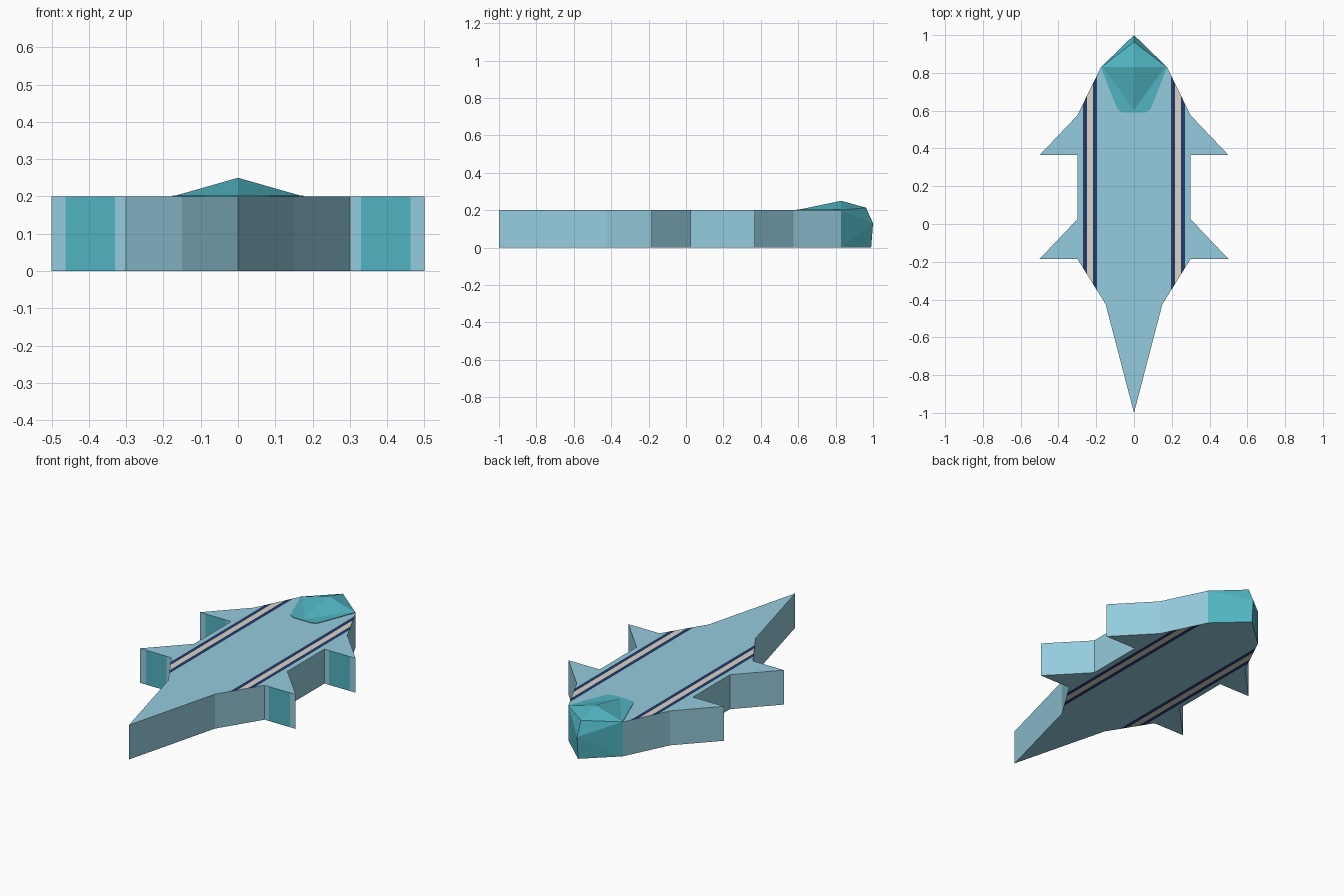
import bpy, bmesh

if "Cube" in bpy.data.objects:
    bpy.data.objects.remove(bpy.data.objects["Cube"])


def srgb(r, g, b):
    f = lambda c: c / 12.92 if c <= 0.04045 else ((c + 0.055) / 1.055) ** 2.4
    return tuple(f(v / 255) for v in (r, g, b)) + (1.0,)


def material(name, rgb):
    m = bpy.data.materials.new(name)
    m.diffuse_color = srgb(*rgb)
    m.use_nodes = True
    m.node_tree.nodes["Principled BSDF"].inputs["Base Color"].default_value = m.diffuse_color
    return m


BLUE, TEAL, NAVY, CREAM = range(4)
MATS = [material("pale blue", (149, 204, 221)), material("teal", (80, 180, 193)),
        material("navy", (36, 58, 104)), material("cream", (216, 211, 200))]


def finish(name, bm):
    bmesh.ops.recalc_face_normals(bm, faces=bm.faces)
    me = bpy.data.meshes.new(name)
    bm.to_mesh(me)
    bm.free()
    for m in MATS:
        me.materials.append(m)
    ob = bpy.data.objects.new(name, me)
    bpy.context.collection.objects.link(ob)
    return ob


def prism(points, z0, z1):
    bm = bmesh.new()
    face = bm.faces.new([bm.verts.new((x, y, z0)) for x, y in points])
    top = bmesh.ops.extrude_face_region(bm, geom=[face])
    for v in top["geom"]:
        if isinstance(v, bmesh.types.BMVert):
            v.co.z = z1
    bmesh.ops.recalc_face_normals(bm, faces=bm.faces)
    return bm


def mirrored(half):
    return half + [(-x, y) for x, y in reversed(half) if x > 0]


# Body with four swept fins and a pointed tail
H = 0.2
bm = prism(mirrored([(0.175, 0.83), (0.3, 0.575), (0.5, 0.365), (0.3, 0.365), (0.3, 0.025),
                     (0.5, -0.185), (0.3, -0.185), (0.15, -0.425), (0, -1)]), 0, H)
# Cuts for the stripes and for the panels behind the fins
for cut in (0.195, 0.217, 0.25, 0.271, 0.33, 0.463):
    for x in (-cut, cut):
        bmesh.ops.bisect_plane(bm, geom=bm.verts[:] + bm.edges[:] + bm.faces[:],
                               plane_co=(x, 0, 0), plane_no=(1, 0, 0))
bm.normal_update()
for f in bm.faces:
    x = abs(f.calc_center_median().x)
    if abs(f.normal.z) > 0.9 and 0.195 < x < 0.271:
        f.material_index = CREAM if 0.217 < x < 0.25 else NAVY
    elif f.normal.y < -0.9 and 0.33 < x < 0.463:
        f.material_index = TEAL
# Open the joint with the head
bmesh.ops.delete(bm, geom=[f for f in bm.faces if f.normal.y > 0.9 and f.calc_center_median().y > 0.8],
                 context='FACES_ONLY')
finish("body", bm)

# Faceted head with a ridge running back onto the body
bm = bmesh.new()
V = lambda *co: bm.verts.new(co)
peak, brow, nose, chin = V(0, 0.83, 0.25), V(0, 0.963, 0.213), V(0, 1, 0.13), V(0, 0.99, 0)
ridge = V(0, 0.59, H)
low = [V(s * 0.175, 0.83, 0) for s in (-1, 1)]
high = [V(s * 0.175, 0.83, H) for s in (-1, 1)]
for lo, hi in zip(low, high):
    for vs in ((peak, hi, brow), (hi, nose, brow), (hi, lo, nose), (lo, chin, nose), (ridge, hi, peak)):
        bm.faces.new(vs).material_index = TEAL
bm.faces.new((low[0], low[1], chin)).material_index = BLUE
finish("head", bm)

# Thin rounded patch painted behind the head
bm = prism(mirrored([(0.175, 0.83), (0.098, 0.632), (0.085, 0.605), (0.06, 0.59)]), H - 0.002, H + 0.003)
for f in bm.faces:
    f.material_index = TEAL
finish("head_patch", bm)
